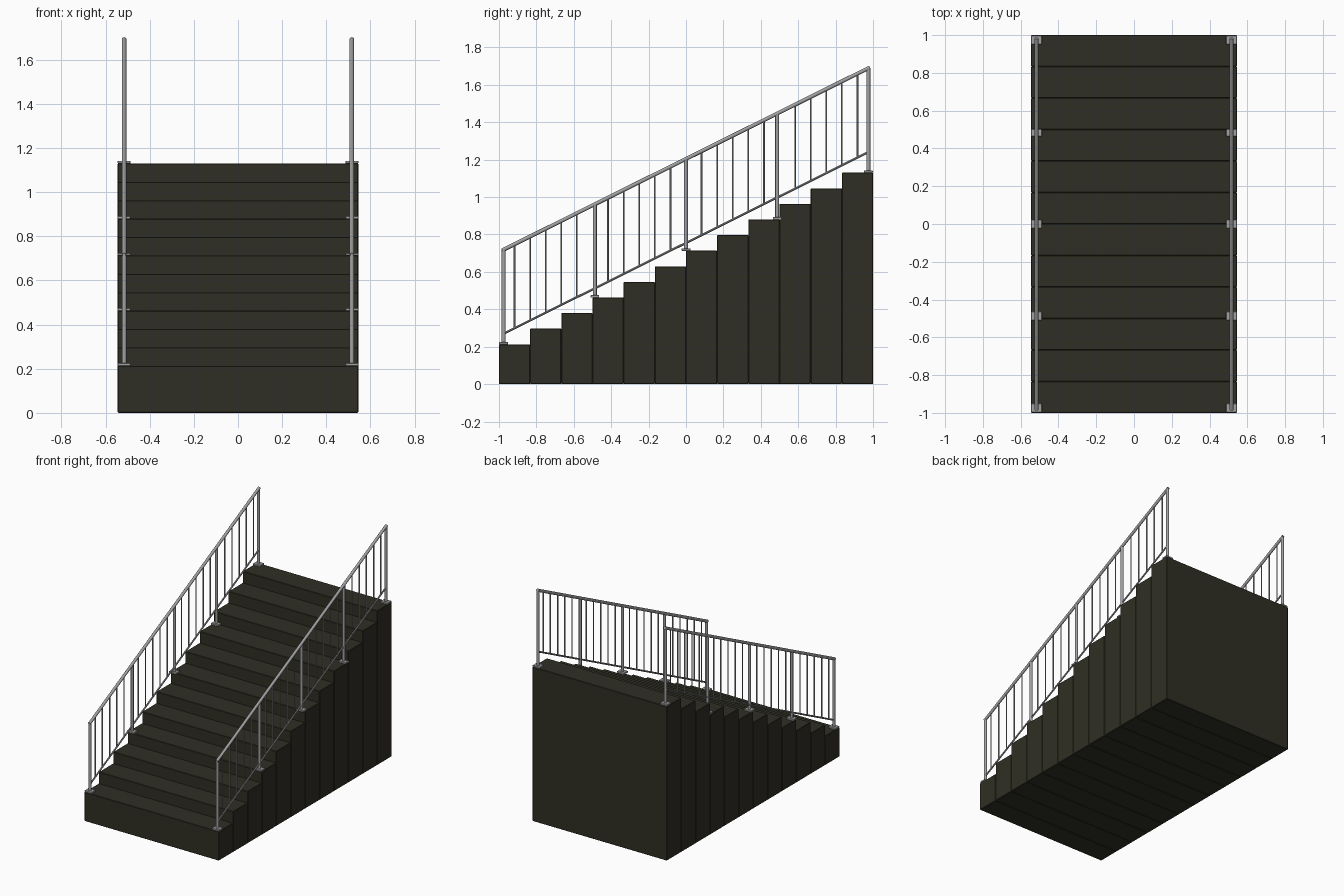
import bpy, math
from mathutils import Vector

if "Cube" in bpy.data.objects:
    bpy.data.objects.remove(bpy.data.objects["Cube"])

STEPS, RUN, FIRST, RISE = 12, 1 / 6, 0.213, 0.0834
HALF_W, RAIL_X, SLOPE = 0.545, 0.516, 0.4975


def material(name, rgb):
    m = bpy.data.materials.new(name)
    m.diffuse_color = (*rgb, 1)
    m.use_nodes = True
    m.node_tree.nodes["Principled BSDF"].inputs["Base Color"].default_value = m.diffuse_color
    return m


stone = material("dark_olive", (0.029, 0.028, 0.018))
steel = material("grey_steel", (0.36, 0.36, 0.37))


def box(name, lo, hi, mat, bevel=0):
    lo, hi = Vector(lo), Vector(hi)
    bpy.ops.mesh.primitive_cube_add(size=1, location=(lo + hi) / 2)
    o = bpy.context.object
    o.name = name
    o.scale = hi - lo
    bpy.ops.object.transform_apply(location=False, rotation=False, scale=True)
    o.data.materials.append(mat)
    if bevel:
        b = o.modifiers.new("edge", 'BEVEL')
        b.width, b.segments = bevel, 1
    return o


def tube(name, a, b, radius, sides=12):
    a, b = Vector(a), Vector(b)
    d = b - a
    bpy.ops.mesh.primitive_cylinder_add(vertices=sides, radius=radius, depth=d.length,
                                        location=(a + b) / 2,
                                        rotation=d.to_track_quat('Z', 'Y').to_euler())
    o = bpy.context.object
    o.name = name
    o.data.materials.append(steel)
    bpy.ops.object.shade_smooth_by_angle(angle=math.radians(40))
    return o


def top_rail(y):
    return 1.204 + SLOPE * y


def low_rail(y):
    return 0.755 + SLOPE * y


def tread(y):
    i = min(STEPS - 1, max(0, math.floor((y + 1) / RUN + 1e-6)))
    return FIRST + RISE * i


# Solid step blocks, each reaching the ground
for i in range(STEPS):
    y = -1 + i * RUN
    box(f"step_{i + 1}", (-HALF_W, y, 0), (HALF_W, y + RUN, FIRST + RISE * i), stone, 0.003)

# Railings on both sides
for side, s in (("left", -1), ("right", 1)):
    x = s * RAIL_X
    # sloping handrail and lower rail
    tube(f"{side}_handrail", (x, -0.983, top_rail(-0.983)), (x, 0.983, top_rail(0.983)), 0.0105)
    tube(f"{side}_lower_rail", (x, -0.975, low_rail(-0.975)), (x, 0.975, low_rail(0.975)), 0.006, 8)
    # main posts on base plates
    for n, y in enumerate((-0.975, -0.4875, 0, 0.4875, 0.975)):
        z = tread(y)
        tube(f"{side}_post_{n + 1}", (x, y, z), (x, y, top_rail(y)), 0.0105)
        box(f"{side}_base_plate_{n + 1}", (x - 0.029, y - 0.0235, z - 0.001),
            (x + 0.029, y + 0.0235, z + 0.012), steel, 0.002)
    # thin balusters between the posts
    for k in range(-11, 12):
        if k % 6:
            y = k / 12
            tube(f"{side}_baluster_{k + 12}", (x, y, low_rail(y)), (x, y, top_rail(y)), 0.0045, 8)
